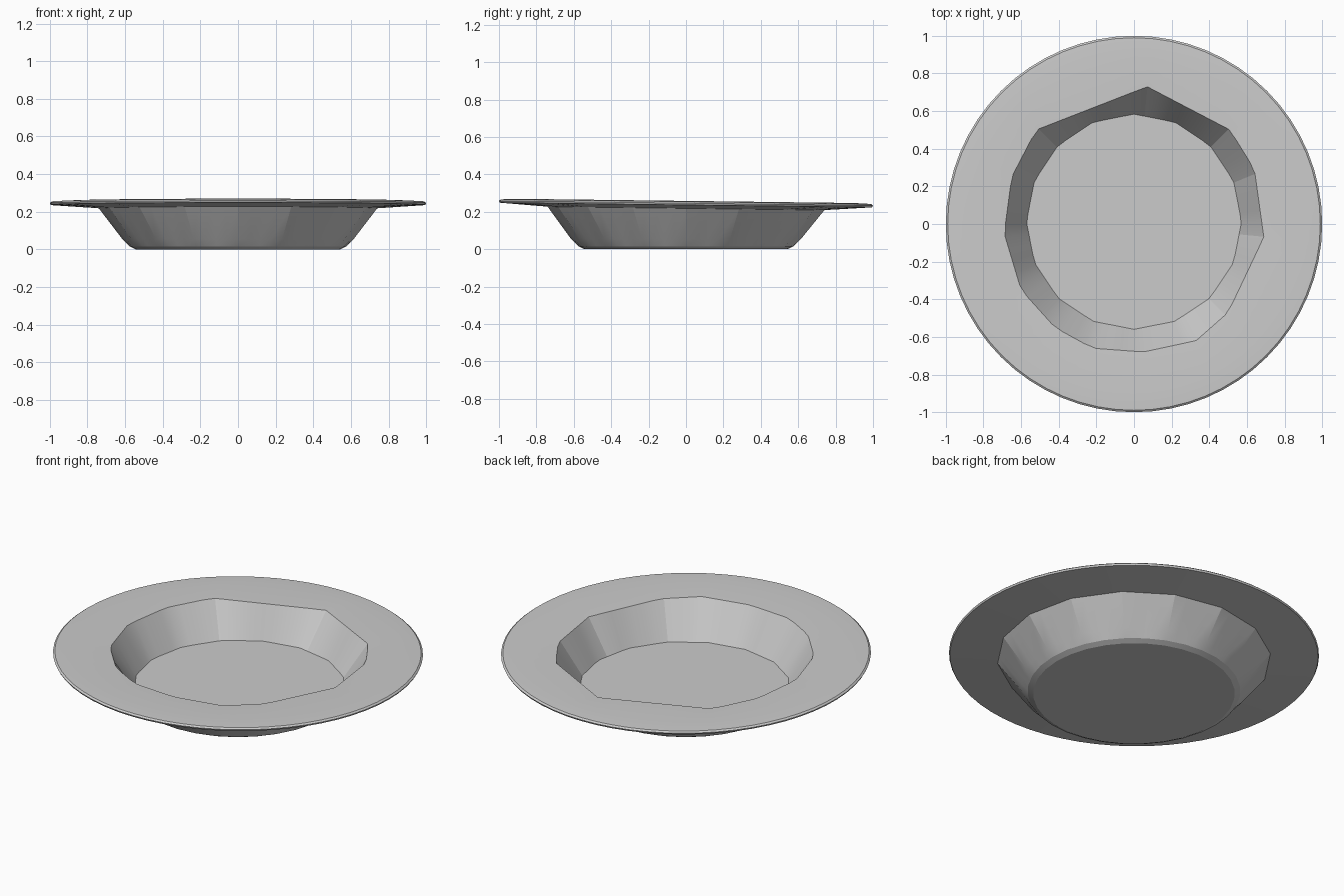
import bpy, bmesh, math
from math import cos, sin, tau, pi

if "Cube" in bpy.data.objects:
    bpy.data.objects.remove(bpy.data.objects["Cube"])

SEG = 64          # columns around the bowl
TILT = -0.0125    # the rim sits higher at the front


def radius_in(poly, a):
    """Distance from the centre to a polygon outline in direction a."""
    dx, dy = cos(a), sin(a)
    for (x1, y1), (x2, y2) in zip(poly, poly[1:] + poly[:1]):
        ex, ey = x2 - x1, y2 - y1
        den = dx * ey - dy * ex
        if abs(den) < 1e-9:
            continue
        r = (x1 * ey - y1 * ex) / den
        t = (x1 * dy - y1 * dx) / den
        if r > 0 and -1e-6 <= t <= 1 + 1e-6:
            return r
    return 0.6


def ngon(r, n=16, cy=0.0):
    return [(r * cos(tau * i / n), r * sin(tau * i / n) + cy) for i in range(n)]


# hand-cut, uneven opening of the rim
opening = [(0.07, 0.73), (0.51, 0.50), (0.64, 0.29), (0.69, -0.07),
           (0.50, -0.47), (0.33, -0.62), (0.05, -0.68), (-0.22, -0.66),
           (-0.42, -0.55), (-0.60, -0.35), (-0.69, -0.05), (-0.65, 0.25),
           (-0.52, 0.50)]

# rings from the underside, round the rim and down to the floor: outline, z, tilt
rings = [
    (ngon(0.545, 32), 0.0, 0),
    (ngon(0.575, 32), 0.015, 0),
    (ngon(0.615, 16), 0.055, 0),
    (ngon(0.74, 16), 0.218, TILT),
    (ngon(0.995, 64), 0.236, TILT),
    (ngon(1.0, 64), 0.246, TILT),
    (ngon(0.99, 64), 0.254, TILT),
    (ngon(0.90, 64), 0.258, TILT),
    (opening, 0.252, TILT),
    (ngon(0.572, 16, 0.012), 0.055, 0),
]

bm = bmesh.new()
loops = []
for poly, z, tilt in rings:
    loop = []
    for i in range(SEG):
        a = tau * i / SEG
        r = radius_in(poly, a)
        x, y = r * cos(a), r * sin(a)
        loop.append(bm.verts.new((x, y, z + tilt * y)))
    loops.append(loop)

for lo, hi in zip(loops, loops[1:]):
    for i in range(SEG):
        j = (i + 1) % SEG
        bm.faces.new((lo[i], lo[j], hi[j], hi[i]))

# underside and floor
bm.faces.new(loops[0][::-1])
bm.faces.new(loops[-1])
bmesh.ops.recalc_face_normals(bm, faces=bm.faces)

mesh = bpy.data.meshes.new("rimmed_bowl")
bm.to_mesh(mesh)
bm.free()
bowl = bpy.data.objects.new("rimmed_bowl", mesh)
bpy.context.collection.objects.link(bowl)

bpy.context.view_layer.objects.active = bowl
bowl.select_set(True)
bpy.ops.object.shade_smooth_by_angle(angle=math.radians(14))
